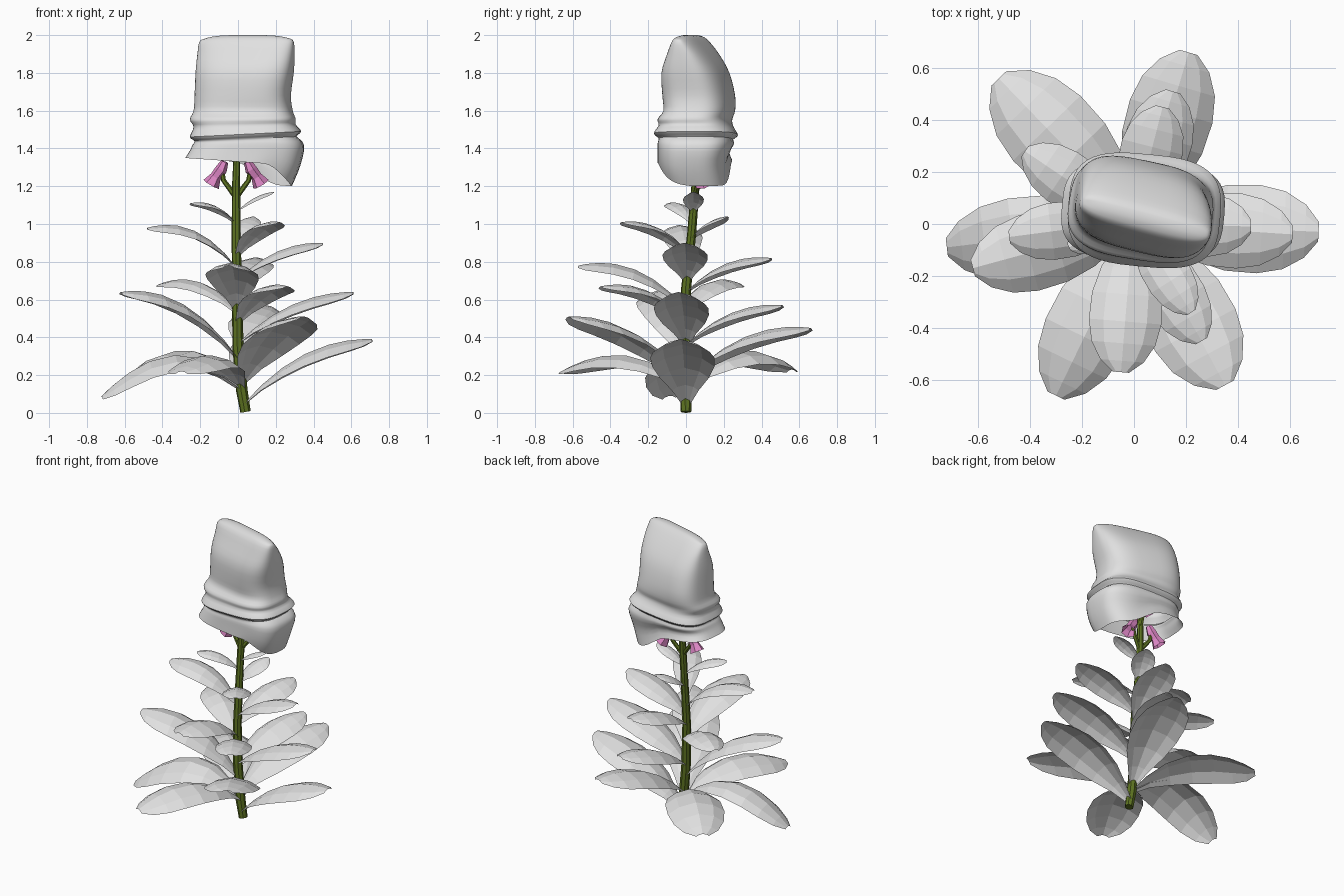
import bpy, math
from mathutils import Vector

if "Cube" in bpy.data.objects:
    bpy.data.objects.remove(bpy.data.objects["Cube"])


def material(name, rgb):
    m = bpy.data.materials.new(name)
    m.diffuse_color = (*rgb, 1)
    m.use_nodes = True
    m.node_tree.nodes["Principled BSDF"].inputs["Base Color"].default_value = m.diffuse_color
    return m


GREY = material("pale grey", (0.75, 0.75, 0.75))
GREEN = material("stem green", (0.11, 0.17, 0.015))
PINK = material("petal pink", (0.75, 0.25, 0.58))


def make(name, verts, faces, mat, smooth=None):
    me = bpy.data.meshes.new(name)
    me.from_pydata([tuple(v) for v in verts], [], faces)
    me.materials.append(mat)
    ob = bpy.data.objects.new(name, me)
    bpy.context.collection.objects.link(ob)
    if smooth:
        bpy.ops.object.select_all(action='DESELECT')
        ob.select_set(True)
        bpy.context.view_layer.objects.active = ob
        bpy.ops.object.shade_smooth_by_angle(angle=math.radians(smooth))
    return ob


def bridge(rows, n, closed=True):
    """Quads between successive rows of n points."""
    m = n if closed else n - 1
    return [(r * n + i, r * n + (i + 1) % n, (r + 1) * n + (i + 1) % n, (r + 1) * n + i)
            for r in range(rows - 1) for i in range(m)]


def tube(name, pts, radii, sides, mat, caps=True, smooth=None):
    pts = [Vector(p) for p in pts]
    verts = []
    for k, p in enumerate(pts):
        d = (pts[min(k + 1, len(pts) - 1)] - pts[max(k - 1, 0)]).normalized()
        u = d.cross(Vector((0.13, 1, 0.07))).normalized()
        v = d.cross(u)
        for i in range(sides):
            a = 2 * math.pi * i / sides
            verts.append(p + radii[k] * (u * math.cos(a) + v * math.sin(a)))
    faces = bridge(len(pts), sides)
    if caps:
        faces.append(tuple(range(sides))[::-1])
        faces.append(tuple(range(len(verts) - sides, len(verts))))
    return make(name, verts, faces, mat, smooth)


# --- stem ---
STEM = [(0.04, 0, 0.005), (0.02, 0, 0.12), (0, 0, 0.35), (-0.005, 0, 0.65),
        (-0.01, 0.03, 0.95), (-0.01, 0.05, 1.2), (0, 0.06, 1.6)]
tube("stem", STEM, [0.028, 0.031, 0.03, 0.027, 0.024, 0.022, 0.012], 8, GREEN, smooth=30)


def stem_at(z):
    for p, q in zip(STEM, STEM[1:]):
        if p[2] <= z <= q[2]:
            return Vector(p).lerp(Vector(q), (z - p[2]) / (q[2] - p[2]))


# --- leaves: strongly arched blades with drooping edges and blunt tips ---
OUTLINE = [(0, .12), (.15, .42), (.32, .77), (.5, .97), (.68, 1), (.82, .88), (.93, .6), (1, .22)]


def leaf(i, z0, tip, width, lift, roll=0.0):
    base, tip = stem_at(z0), Vector(tip)
    ctrl = base.lerp(tip, 0.45) + Vector((0, 0, lift))
    flat = Vector((tip.x - base.x, tip.y - base.y, 0)).normalized()
    side = Vector((-flat.y, flat.x, 0))
    side = side * math.cos(roll) + Vector((0, 0, math.sin(roll)))
    verts = []
    for t, w in OUTLINE:
        c = base * (1 - t) ** 2 + ctrl * 2 * t * (1 - t) + tip * t * t
        for s in (-1, -0.6, 0, 0.6, 1):
            droop = -0.2 * width * w * s * s
            verts.append(c + side * (s * w * width / 2) + Vector((0, 0, droop)))
    make(f"leaf_{i}", verts, bridge(len(OUTLINE), 5, False), GREY)


LEAVES = [  # stem height, tip, width, lift, roll
    (0.13, (-0.72, -0.09, 0.09), 0.32, 0.39, -0.15),
    (0.13, (-0.52, 0.56, 0.23), 0.36, 0.30, 0),
    (0.13, (-0.30, -0.66, 0.22), 0.33, 0.26, 0),
    (0.05, (0.71, -0.03, 0.39), 0.34, 0.20, 0),
    (0.16, (0.35, -0.62, 0.51), 0.35, 0.21, 0),
    (0.17, (0.21, 0.66, 0.45), 0.33, 0.20, 0),
    (0.28, (-0.62, -0.17, 0.64), 0.30, 0.25, -0.06),
    (0.37, (0.61, -0.04, 0.64), 0.29, 0.15, 0),
    (0.36, (0.15, 0.51, 0.57), 0.26, 0.14, 0),
    (0.55, (-0.05, -0.57, 0.78), 0.28, 0.20, 0),
    (0.48, (0.26, -0.45, 0.67), 0.23, 0.16, 0),
    (0.53, (-0.42, 0.28, 0.68), 0.22, 0.18, 0),
    (0.70, (0.45, -0.01, 0.90), 0.24, 0.12, 0),
    (0.64, (0.11, 0.45, 0.82), 0.24, 0.13, 0),
    (0.77, (-0.48, -0.05, 0.98), 0.22, 0.19, -0.05),
    (0.83, (0.22, -0.34, 1.01), 0.18, 0.13, 0),
    (0.92, (0.08, 0.22, 1.04), 0.15, 0.06, 0),
    (1.00, (-0.25, -0.09, 1.11), 0.13, 0.09, 0),
    (1.06, (0.19, 0.04, 1.17), 0.11, 0.05, 0),
]
for i, spec in enumerate(LEAVES):
    leaf(i + 1, *spec)


# --- drooping flowers on curved stalks ---
def flower(i, z0, dx, dy):
    s = stem_at(z0)
    out = Vector((dx, dy, 0))
    up = Vector((0, 0, 1))
    tube(f"flower_stalk_{i}", [s, s + out * 0.3 + up * 0.05, s + out * 0.55 + up * 0.09,
                               s + out * 0.65 + up * 0.15],
         [0.015, 0.014, 0.013, 0.014], 6, GREEN, smooth=40)
    tube(f"flower_{i}", [s + out * 0.5 + up * 0.19, s + out * 0.65 + up * 0.15,
                         s + out * 0.9 + up * 0.11, s + out * 1.1 + up * 0.07],
         [0.02, 0.032, 0.03, 0.047], 6, PINK, caps=False)


flower(1, 1.14, 0.12, 0.04)
flower(2, 1.14, -0.12, 0.03)
flower(3, 1.30, 0.02, 0.08)
flower(4, 1.34, -0.03, -0.07)

# --- cloth bag: rotated rounded-box rings fitted to the outline, pinched to a ridge on top ---
RINGS = [  # z, x min, x max, y min, y max, flatness, turn in degrees
    (2.0, -0.18, 0.28, -0.04, 0.09, 0.015, -15),
    (1.98, -0.205, 0.295, -0.07, 0.115, 0.05, -15),
    (1.90, -0.215, 0.30, -0.10, 0.175, 0.09, -14),
    (1.80, -0.225, 0.295, -0.13, 0.23, 0.13, -13),
    (1.68, -0.23, 0.28, -0.125, 0.26, 0.15, -12),
    (1.60, -0.235, 0.29, -0.12, 0.26, 0.15, -10),
    (1.555, -0.255, 0.305, -0.15, 0.245, 0.16, -9),
    (1.52, -0.235, 0.305, -0.145, 0.25, 0.17, -7),
    (1.475, -0.255, 0.335, -0.17, 0.275, 0.17, -5),
    (1.45, -0.23, 0.31, -0.145, 0.25, 0.17, -5),
    (1.425, -0.24, 0.35, -0.15, 0.255, 0.17, -5),
    (1.38, -0.255, 0.33, -0.15, 0.23, 0.17, -5),
    (1.33, -0.28, 0.285, -0.15, 0.245, 0.17, -5),
]


def spline(a, b, c, d, t):
    return [0.5 * (2 * q + (r - p) * t + (2 * p - 5 * q + 4 * r - s) * t * t
                   + (3 * q - p - 3 * r + s) * t ** 3) for p, q, r, s in zip(a, b, c, d)]


def bag_ring(z, x0, x1, y0, y1, b, turn, n=48):
    rot, pts = math.radians(turn), []
    for i in range(n):
        a = 2 * math.pi * i / n
        c, s = math.cos(a), math.sin(a)
        u = 0.25 * math.copysign(abs(c) ** 0.65, c)
        v = b * math.copysign(abs(s) ** 0.65, s)
        pts.append((u * math.cos(rot) - v * math.sin(rot), u * math.sin(rot) + v * math.cos(rot)))
    mx, my = max(p[0] for p in pts), max(p[1] for p in pts)
    ring = []
    for px, py in pts:
        x = (x0 + x1) / 2 + px / mx * (x1 - x0) / 2
        y = (y0 + y1) / 2 + py / my * (y1 - y0) / 2
        # hem hangs lower on the right-back side, folds slant gently, ridge ends sag
        low = min(max((1.44 - z) / 0.11, 0), 1)
        k = min(max((x + 0.4 * (y - 0.06) - 0.05) / 0.23, 0), 1)
        drop = (0.11 * k * k * (3 - 2 * k) + 0.07 * x) * low
        slant = 0.05 * (x - 0.03) * math.exp(-((z - 1.47) / 0.06) ** 2)
        sag = 0.02 * (px / mx) ** 4 * min(max((z - 1.9) / 0.1, 0), 1)
        ring.append((x, y, z - drop + slant - sag))
    return ring


verts, rows = [], 0
for k in range(len(RINGS) - 1):
    four = [RINGS[min(max(k + o, 0), len(RINGS) - 1)] for o in (-1, 0, 1, 2)]
    for j in range(3):
        verts += bag_ring(*spline(*four, j / 3))
        rows += 1
verts += bag_ring(*RINGS[-1])
rows += 1
# the top ridge closes with a strip of quads across its two long sides
cap = [(i, i + 1, 47 - i, (48 - i) % 48) for i in range(1, 23)] + [(0, 1, 47), (23, 24, 25)]
make("cloth_bag", verts, [f[::-1] for f in bridge(rows, 48)] + cap, GREY, smooth=50)
